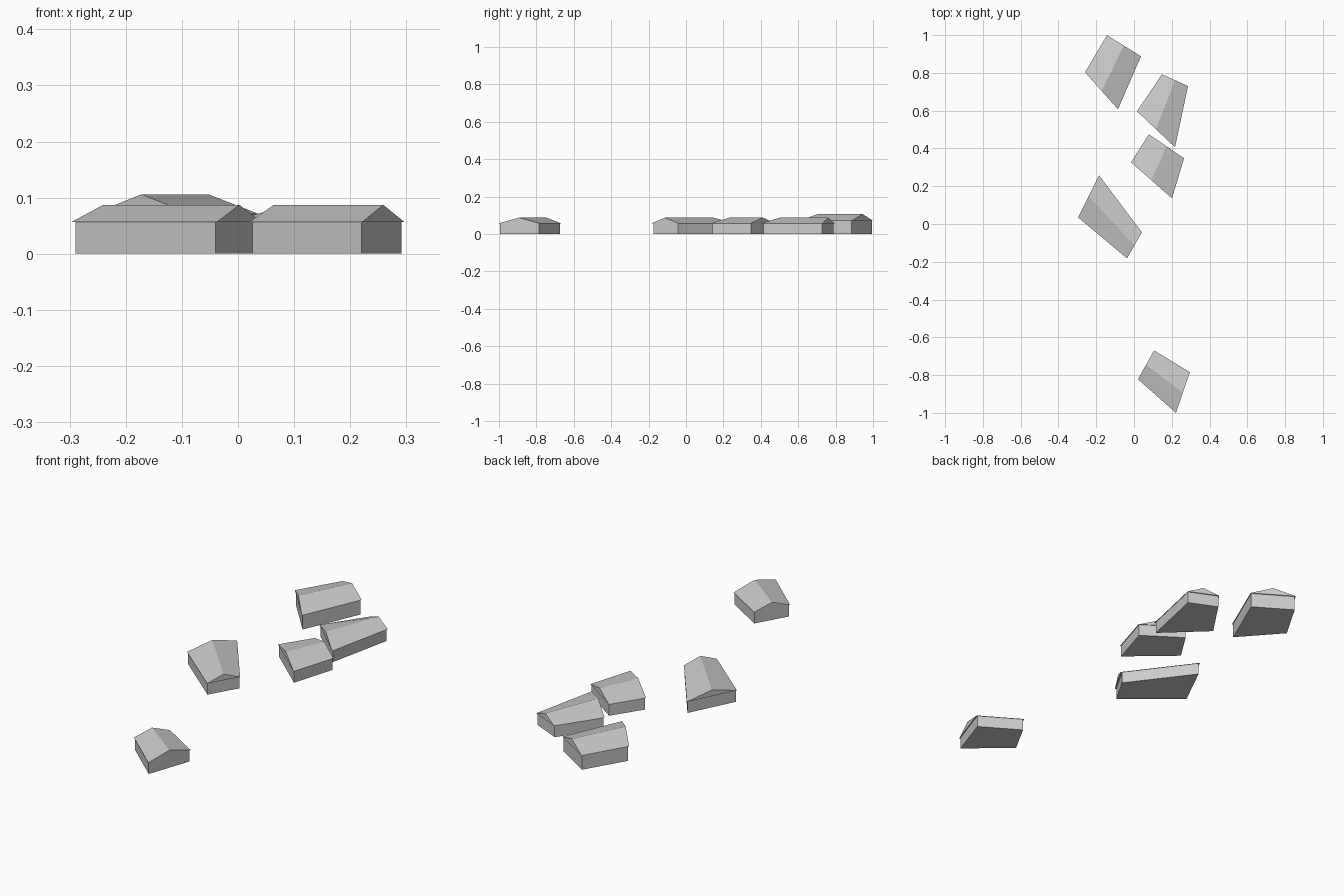
import bpy
import bmesh
from mathutils import Vector

cube = bpy.data.objects.get("Cube")
if cube:
    bpy.data.objects.remove(cube, do_unlink=True)

grey = bpy.data.materials.new("plain_grey")
grey.use_nodes = True
colour = (0.6, 0.6, 0.6, 1)
grey.diffuse_color = colour
grey.node_tree.nodes["Principled BSDF"].inputs["Base Color"].default_value = colour


def add_mesh(name, bm):
    bmesh.ops.recalc_face_normals(bm, faces=bm.faces)
    mesh = bpy.data.meshes.new(name)
    bm.to_mesh(mesh)
    bm.free()
    mesh.materials.append(grey)
    bpy.context.collection.objects.link(bpy.data.objects.new(name, mesh))


def ring(bm, points, z):
    return [bm.verts.new((p.x, p.y, z)) for p in points]


def house(name, corners, eave, ridge):
    """Corners run a, b, c, d; the ridge joins the middles of gables ab and cd."""
    outline = [Vector(c) for c in corners]
    centre = sum(outline, Vector((0, 0))) / 4
    inner = [centre + (p - centre) * 0.965 for p in outline]

    # walls with floor
    bm = bmesh.new()
    low, high = ring(bm, inner, 0), ring(bm, inner, eave)
    bm.faces.new(low)
    for i in range(4):
        j = (i + 1) % 4
        bm.faces.new((low[i], low[j], high[j], high[i]))
    add_mesh(name + "_walls", bm)

    # gable roof with a slight overhang
    bm = bmesh.new()
    a, b, c, d = ring(bm, outline, eave)
    ab, cd = ring(bm, [(outline[0] + outline[1]) / 2,
                       (outline[2] + outline[3]) / 2], ridge)
    for face in ((a, b, c, d), (a, b, ab), (c, d, cd), (b, c, cd, ab), (d, a, ab, cd)):
        bm.faces.new(face)
    add_mesh(name + "_roof", bm)


house("back_house", [(-0.143, 1.0), (0.037, 0.888), (-0.085, 0.607), (-0.259, 0.803)], 0.071, 0.106)
house("left_house", [(0.148, 0.793), (0.286, 0.73), (0.217, 0.406), (0.016, 0.597)], 0.057, 0.087)
house("middle_house", [(0.079, 0.475), (0.265, 0.348), (0.201, 0.136), (-0.016, 0.327)], 0.057, 0.087)
house("right_house", [(0.042, -0.044), (-0.037, -0.182), (-0.296, 0.035), (-0.185, 0.258)], 0.057, 0.087)
house("front_house", [(0.296, -0.785), (0.222, -1.0), (0.021, -0.822), (0.106, -0.669)], 0.057, 0.087)
